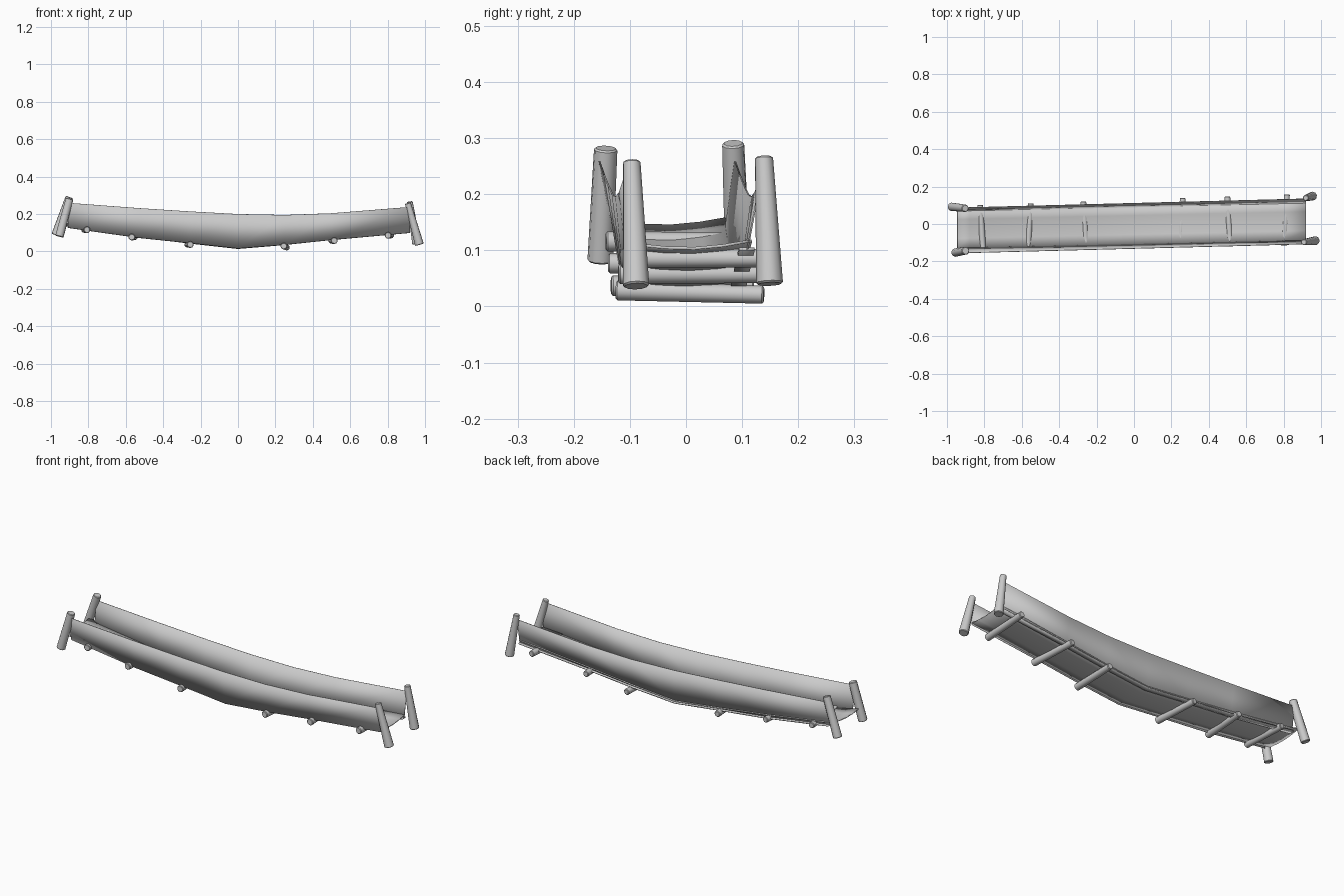
import bpy
import math
from mathutils import Vector

cube = bpy.data.objects.get("Cube")
if cube:
    bpy.data.objects.remove(cube, do_unlink=True)

grey = bpy.data.materials.new("weathered grey")
grey.use_nodes = True
GREY = (0.6, 0.6, 0.6, 1)
grey.diffuse_color = GREY
grey.node_tree.nodes["Principled BSDF"].inputs["Base Color"].default_value = GREY


def finish(obj, angle):
    obj.data.materials.append(grey)
    bpy.ops.object.select_all(action='DESELECT')
    obj.select_set(True)
    bpy.context.view_layer.objects.active = obj
    bpy.ops.object.shade_smooth_by_angle(angle=math.radians(angle))


def pole(name, start, end, r_start, r_end, sides=10):
    """Tapered pole between two points, with softened ends."""
    a, b = Vector(start), Vector(end)
    bpy.ops.mesh.primitive_cone_add(vertices=sides, radius1=r_start, radius2=r_end,
                                    depth=(b - a).length, location=(a + b) / 2)
    obj = bpy.context.object
    obj.name = name
    obj.rotation_euler = (b - a).to_track_quat('Z', 'Y').to_euler()
    bevel = obj.modifiers.new("soft ends", 'BEVEL')
    bevel.width = 0.003
    bevel.limit_method = 'ANGLE'
    bevel.angle_limit = math.radians(60)
    finish(obj, 50)


def sheet(name, rows, thickness):
    """Thin sheet skinned through equal rows of points."""
    n = len(rows[0])
    verts = [p for row in rows for p in row]
    faces = [(r * n + i, r * n + i + 1, (r + 1) * n + i + 1, (r + 1) * n + i)
             for r in range(len(rows) - 1) for i in range(n - 1)]
    mesh = bpy.data.meshes.new(name)
    mesh.from_pydata(verts, [], faces)
    obj = bpy.data.objects.new(name, mesh)
    bpy.context.collection.objects.link(obj)
    solid = obj.modifiers.new("thickness", 'SOLIDIFY')
    solid.thickness = thickness
    solid.offset = 0
    finish(obj, 35)


def along(points, x):
    """Linear interpolation of a height profile."""
    for (x0, z0), (x1, z1) in zip(points, points[1:]):
        if x <= x1:
            break
    return z0 + (z1 - z0) * (x - x0) / (x1 - x0)


# Leaning corner posts
pole("right_front_post", (-0.955, -0.153, 0.08), (-0.9, -0.143, 0.282), 0.023, 0.021)
pole("right_back_post", (-0.975, 0.092, 0.088), (-0.902, 0.084, 0.291), 0.023, 0.02)
pole("left_front_post", (0.97, -0.089, 0.036), (0.908, -0.097, 0.259), 0.024, 0.016)
pole("left_back_post", (0.955, 0.149, 0.04), (0.918, 0.139, 0.267), 0.024, 0.016)

# Height profiles of the sagging deck and the side walls
rim = [(-0.91, 0.26), (-0.4, 0.222), (0.0, 0.2), (0.36, 0.193), (0.92, 0.238)]
foot = [(-0.91, 0.127), (-0.53, 0.073), (-0.26, 0.045), (0.0, 0.016),
        (0.25, 0.036), (0.5, 0.062), (0.92, 0.1)]
deck = [(-0.945, 0.15), (-0.88, 0.134), (-0.56, 0.09), (-0.27, 0.055), (0.0, 0.026),
        (0.25, 0.046), (0.5, 0.072), (0.8, 0.102), (0.92, 0.11)]
stations = [-0.91, -0.53, -0.26, 0.0, 0.25, 0.5, 0.92]

# Side walls leaning outward
for name, y_foot, y_rim in (("front_wall", -0.107, -0.131), ("back_wall", 0.089, 0.111)):
    sheet(name, [[(x, y_foot + 0.022 * x, along(foot, x)) for x in stations],
                 [(x, y_rim + 0.026 * x, along(rim, x)) for x in stations]], 0.003)

# Deck, dipping slightly along its middle
rows = []
for i in range(5):
    t = i / 4
    dip = 0.01 * math.sin(math.pi * t)
    rows.append([(x, -0.107 + 0.204 * t + 0.022 * x, z - dip + 0.008 * t * abs(x))
                 for x, z in deck])
sheet("deck", rows, 0.005)

# Edge strip under the back wall
sheet("back_edge_strip", [[(x, 0.084 + d + 0.022 * x, along(foot, x) + 0.002) for x in stations]
                          for d in (-0.01, 0.018)], 0.006)

# Cross logs under the deck
for i, (x, z) in enumerate([(-0.815, 0.116), (-0.56, 0.077), (-0.263, 0.037),
                            (0.253, 0.025), (0.507, 0.058), (0.81, 0.086)]):
    tilt = 0.004 if i == 3 else 0.0
    skew = 0.008 * (1 if i % 2 else -1)
    pole("cross_log_%d" % (i + 1), (x - skew, -0.129 + 0.017 * x, z + tilt),
         (x + skew, 0.13 + 0.035 * x, z - tilt), 0.018, 0.016)
